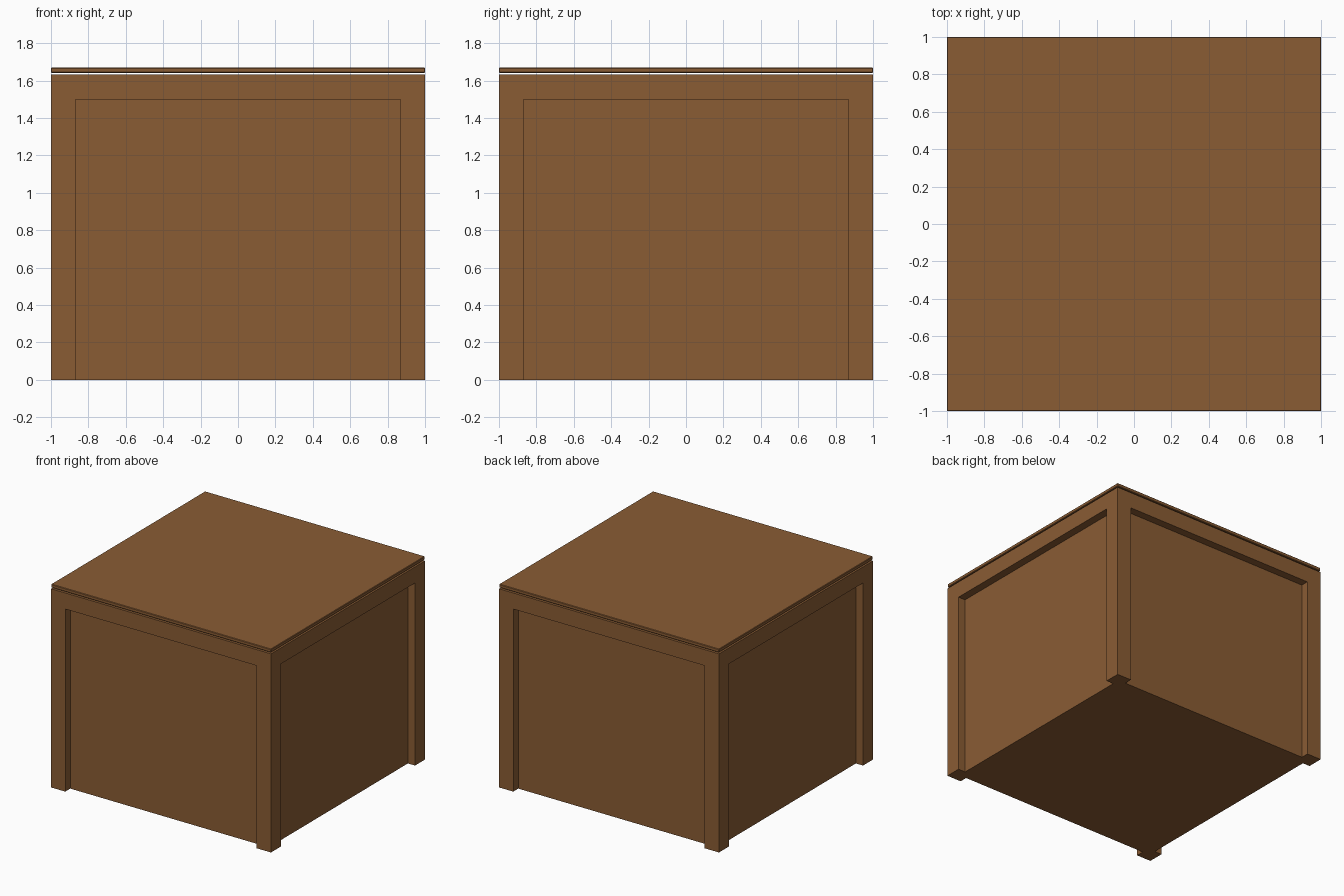
import bpy, bmesh
from mathutils import Matrix
from math import pi

if "Cube" in bpy.data.objects:
    bpy.data.objects.remove(bpy.data.objects["Cube"])

wood = bpy.data.materials.new("brown wood")
wood.diffuse_color = (0.254, 0.107, 0.034, 1)
wood.use_nodes = True
wood.node_tree.nodes["Principled BSDF"].inputs["Base Color"].default_value = wood.diffuse_color

W, POST, INSET = 1.0, 0.87, 0.935       # outer half width, post inner edge, panel plane
LEDGE, TOP = 1.50, 1.632                # underside of apron, top of body


def finish(bm, name):
    bmesh.ops.remove_doubles(bm, verts=bm.verts, dist=1e-5)
    bmesh.ops.recalc_face_normals(bm, faces=bm.faces)
    me = bpy.data.meshes.new(name)
    bm.to_mesh(me)
    bm.free()
    me.materials.append(wood)
    ob = bpy.data.objects.new(name, me)
    bpy.context.collection.objects.link(ob)
    return ob


# Cabinet body: one side with corner posts, apron and recessed panel, repeated four times
bm = bmesh.new()


def face(*pts):
    return bm.faces.new([bm.verts.new(p) for p in pts])


outline = []
for i in range(4):
    rot = Matrix.Rotation(i * pi / 2, 4, 'Z')
    f = lambda *pts: face(*[rot @ Matrix.Translation(p).to_translation() for p in pts])
    # frame front: posts and apron in one U-shaped face
    f((-W, -W, 0), (-POST, -W, 0), (-POST, -W, LEDGE), (POST, -W, LEDGE),
      (POST, -W, 0), (W, -W, 0), (W, -W, TOP), (-W, -W, TOP))
    # recess reveals and ledge underside
    for x in (-POST, POST):
        f((x, -W, 0), (x, -INSET, 0), (x, -INSET, LEDGE), (x, -W, LEDGE))
    f((-POST, -W, LEDGE), (POST, -W, LEDGE), (POST, -INSET, LEDGE), (-POST, -INSET, LEDGE))
    # recessed panel
    f((-POST, -INSET, 0), (POST, -INSET, 0), (POST, -INSET, LEDGE), (-POST, -INSET, LEDGE))
    outline += [rot @ Matrix.Translation((x, y, 0)).to_translation() for x, y in
                ((-W, -W), (-POST, -W), (-POST, -INSET), (POST, -INSET), (POST, -W))]
face(*outline)
face((-W, -W, TOP), (W, -W, TOP), (W, W, TOP), (-W, W, TOP))
finish(bm, "cabinet_body")

# Thin table top, floating just above the body, with slightly eased edges
bm = bmesh.new()
bmesh.ops.create_cube(bm, size=1, matrix=Matrix.Translation((0, 0, 1.656)) @
                      Matrix.Diagonal((2, 2, 0.028, 1)))
bmesh.ops.bevel(bm, geom=bm.edges[:], offset=0.004, segments=1, affect='EDGES')
finish(bm, "table_top")
